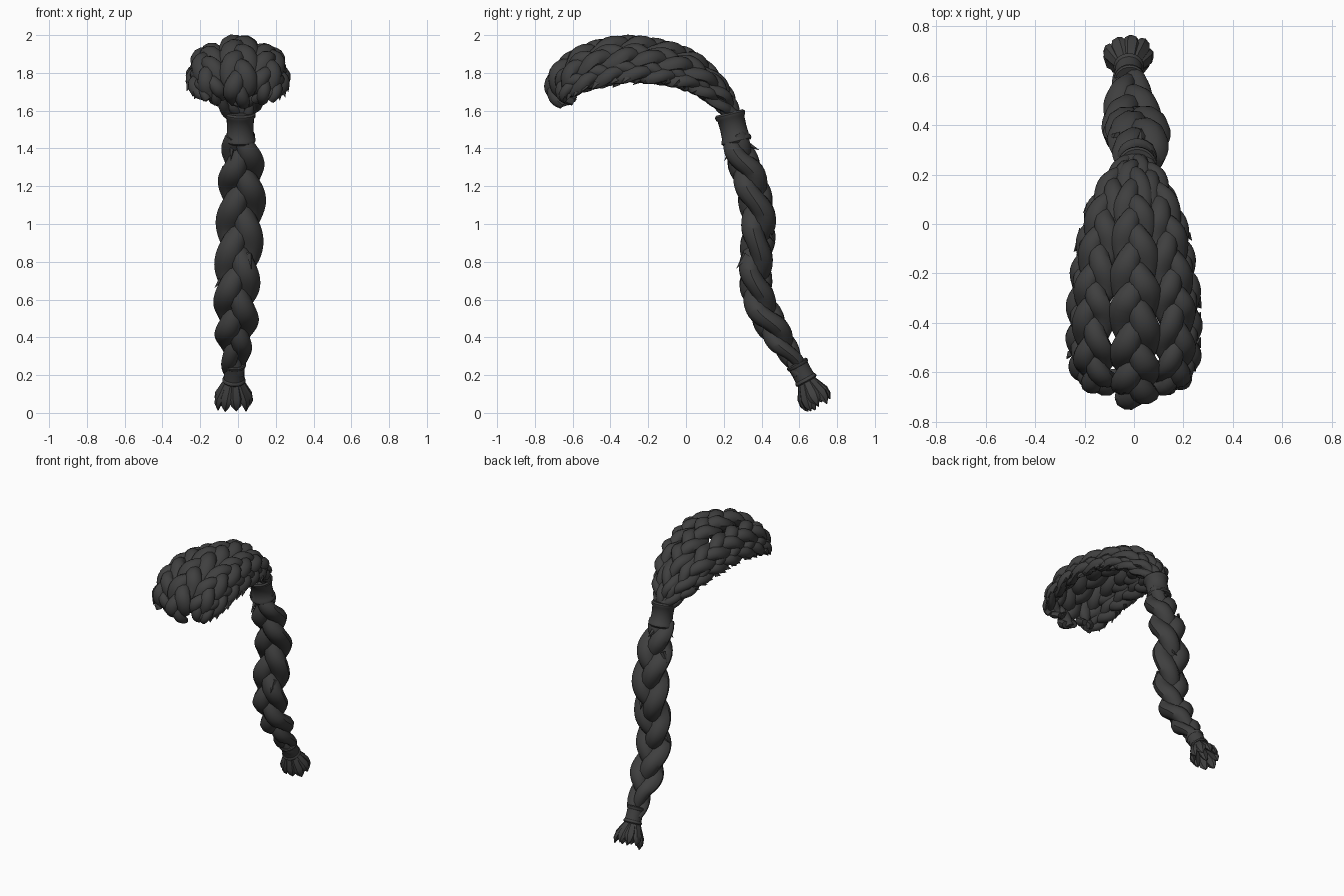
import bpy, bmesh, math, random
from mathutils import Vector

if "Cube" in bpy.data.objects:
    bpy.data.objects.remove(bpy.data.objects["Cube"])

random.seed(4)
hair = bpy.data.materials.new("charcoal_hair")
hair.diffuse_color = (0.05, 0.05, 0.05, 1)
hair.use_nodes = True
hair.node_tree.nodes["Principled BSDF"].inputs["Base Color"].default_value = hair.diffuse_color


def finish(name, bm, angle=40):
    bmesh.ops.recalc_face_normals(bm, faces=bm.faces)
    me = bpy.data.meshes.new(name)
    bm.to_mesh(me)
    bm.free()
    me.materials.append(hair)
    ob = bpy.data.objects.new(name, me)
    bpy.context.collection.objects.link(ob)
    bpy.context.view_layer.objects.active = ob
    ob.select_set(True)
    bpy.ops.object.shade_smooth_by_angle(angle=math.radians(angle))
    ob.select_set(False)
    return ob


def spline(points, step=0.012):
    """Smooth path of (x, y, z, half_width) points, evenly resampled."""
    P = [Vector(p) for p in points]
    P = [2 * P[0] - P[1]] + P + [2 * P[-1] - P[-2]]
    fine = []
    for i in range(1, len(P) - 2):
        a, b, c, d = P[i - 1:i + 3]
        for k in range(40):
            t = k / 40
            fine.append(0.5 * (2 * b + (c - a) * t + (2 * a - 5 * b + 4 * c - d) * t * t
                               + (3 * b - a - 3 * c + d) * t ** 3))
    fine.append(P[-2])
    out, dist = [fine[0]], 0
    for a, b in zip(fine, fine[1:]):
        dist += (b.xyz - a.xyz).length
        if dist >= step:
            out.append(b)
            dist = 0
    return out


def tube(bm, centres, normals, wide, thick, sides=10):
    """Oval sweep along a list of centres."""
    rings = []
    for i, c in enumerate(centres):
        t = (centres[min(i + 1, len(centres) - 1)] - centres[max(i - 1, 0)]).normalized()
        s = t.cross(normals[i]).normalized()
        n = s.cross(t)
        ring = []
        for k in range(sides):
            a = 2 * math.pi * k / sides
            ring.append(bm.verts.new(c + s * math.cos(a) * wide[i] + n * math.sin(a) * thick[i]))
        rings.append(ring)
    for r, q in zip(rings, rings[1:]):
        for k in range(sides):
            bm.faces.new((r[k], r[(k + 1) % sides], q[(k + 1) % sides], q[k]))
    bm.faces.new(rings[0])
    bm.faces.new(rings[-1])


def wisp(bm, base, tip, width):
    """Pointed stray lock."""
    d = (tip - base).normalized()
    s = d.orthogonal().normalized()
    u = d.cross(s)
    ring = [bm.verts.new(base + width * (s * math.cos(a) + 0.5 * u * math.sin(a)))
            for a in (0, math.pi / 2, math.pi, 3 * math.pi / 2)]
    top = bm.verts.new(tip)
    for k in range(4):
        bm.faces.new((ring[k], ring[(k + 1) % 4], top))
    bm.faces.new(ring)


def braid(name, points, side, period, depth=0.75, fringe=0, phase=0):
    """Three strands woven along a path; side is the direction of its width."""
    path = spline(points)
    side = Vector(side)
    bm = bmesh.new()
    frames = []
    for i, p in enumerate(path):
        t = (path[min(i + 1, len(path) - 1)].xyz - path[max(i - 1, 0)].xyz).normalized()
        s = (side - t * side.dot(t)).normalized()
        frames.append((p.xyz, s, t.cross(s), t, p.w))
    for j in range(3):
        cen, nor, wide, thick = [], [], [], []
        ang = phase + j * 2 * math.pi / 3
        for c, s, n, t, w in frames:
            cen.append(c + s * w * 0.45 * math.sin(ang) + n * w * depth * 0.34 * math.sin(2 * ang))
            nor.append(n)
            swell = 1 + 0.1 * math.cos(2 * ang)
            wide.append(w * 0.56 / swell)
            thick.append(w * depth * 0.64 * swell)
            ang += 2 * math.pi * 0.0125 / period
        tube(bm, cen, nor, wide, thick)
    # jagged lock ends along one edge
    if fringe:
        for i in range(14, len(frames) - 4, 4):
            c, s, n, t, w = frames[i]
            b = c + s * w * fringe * 0.7 + n * random.uniform(-0.3, 0.3) * w
            wisp(bm, b, b + s * fringe * w * random.uniform(0.4, 0.6) + t * w * 0.5, w * 0.4)
    return finish(name, bm)


# scalp braids fanning forward from the tie
braid("centre_scalp_braid", [
    (0.01, 0.26, 1.58, .05), (0, 0.18, 1.73, .065), (0, 0.0, 1.875, .085), (.005, -0.28, 1.93, .1),
    (.005, -0.5, 1.895, .1), (.005, -0.64, 1.81, .098), (.005, -0.69, 1.71, .085), (.005, -0.64, 1.625, .05)],
    (1, 0, 0), 0.40)
for m, label in ((1, "right"), (-1, "left")):
    braid(label + "_inner_scalp_braid", [
        (0.01 + .02 * m, 0.26, 1.58, .045), (.075 * m, 0.17, 1.71, .065), (.125 * m, 0, 1.83, .08),
        (.16 * m, -0.28, 1.885, .085), (.165 * m, -0.5, 1.86, .085), (.15 * m, -0.615, 1.79, .08),
        (.125 * m, -0.645, 1.71, .068), (.1 * m, -0.6, 1.65, .04)],
        (1, 0, -0.55 * m), 0.38, phase=1.1)
    braid(label + "_outer_scalp_braid", [
        (0.01 + .03 * m, 0.24, 1.58, .045), (.10 * m, 0.15, 1.675, .055), (.165 * m, 0, 1.765, .06),
        (.212 * m, -0.25, 1.81, .065), (.218 * m, -0.45, 1.79, .068), (.208 * m, -0.58, 1.745, .065),
        (.18 * m, -0.64, 1.70, .05), (.15 * m, -0.645, 1.66, .035)],
        (0.55, 0, -0.9 * m), 0.36, fringe=m, phase=2.0)

# hanging braid
braid("hanging_braid", [
    (.012, .255, 1.47, .08), (.018, .29, 1.36, .108), (.02, .35, 1.2, .12), (.012, .385, 1.0, .122),
    (.0, .37, .8, .117), (-.008, .38, .62, .114), (-.012, .46, .45, .11), (-.018, .55, .31, .078),
    (-.02, .615, .2, .055)], (1, 0, 0), 0.56, depth=0.8)


# ties: rolled-edge cuffs
def cuff(name, a, b, r):
    a, b = Vector(a), Vector(b)
    prof = [(0, .75), (0, 1.0), (.06, 1.1), (.15, 1.08), (.2, .98), (.5, .95), (.8, .98),
            (.85, 1.08), (.94, 1.1), (1, 1.0), (1, .75)]
    bm = bmesh.new()
    d = (b - a).normalized()
    s = Vector((1, 0, 0))
    n = d.cross(s).normalized()
    s = n.cross(d)
    rings = [[bm.verts.new(a.lerp(b, f) + q * r * (s * math.cos(k * math.pi / 12) + n * math.sin(k * math.pi / 12)))
              for k in range(24)] for f, q in prof]
    for u, v in zip(rings, rings[1:]):
        for k in range(24):
            bm.faces.new((u[k], u[(k + 1) % 24], v[(k + 1) % 24], v[k]))
    bm.faces.new(rings[0])
    bm.faces.new(rings[-1])
    finish(name, bm)


cuff("upper_tie", (.012, .23, 1.59), (.012, .27, 1.43), .074)
cuff("lower_tie", (-.018, .585, .265), (-.022, .64, .165), .056)

# flared tuft of loose pointed locks below the lower tie
bm = bmesh.new()
root, axis = Vector((-.024, .632, .18)), Vector((0, .43, -.9)).normalized()
u, v = Vector((1, 0, 0)), axis.cross(Vector((1, 0, 0)))
for k in range(10):
    a = 2 * math.pi * k / 9
    out = (u * math.cos(a) * 1.2 + v * math.sin(a)) * (0 if k == 9 else 1)
    length = random.uniform(.145, .175)
    cen = [root + axis * length * f + out * r for f, r in
           ((0, .026), (.3, .045), (.6, .066), (.8, .074), (1, .072))]
    tube(bm, cen, [out if k < 9 else v] * 5, [.024, .032, .038, .028, .003], [.016, .02, .022, .016, .003], 6)
finish("tuft", bm)

# stray locks on the hanging braid
bm = bmesh.new()
for b, t, w in (((.02, .33, 1.42), (.03, .39, 1.39), .02), ((-.03, .25, 1.41), (-.04, .2, 1.33), .02),
                ((.05, .42, .97), (.03, .475, .9), .025), ((-.07, .36, 1.3), (-.105, .36, 1.22), .02),
                ((-.08, .38, .72), (-.125, .36, .66), .022), ((.06, .32, .84), (.07, .265, .76), .025)):
    wisp(bm, Vector(b), Vector(t), w)
finish("stray_locks", bm)
